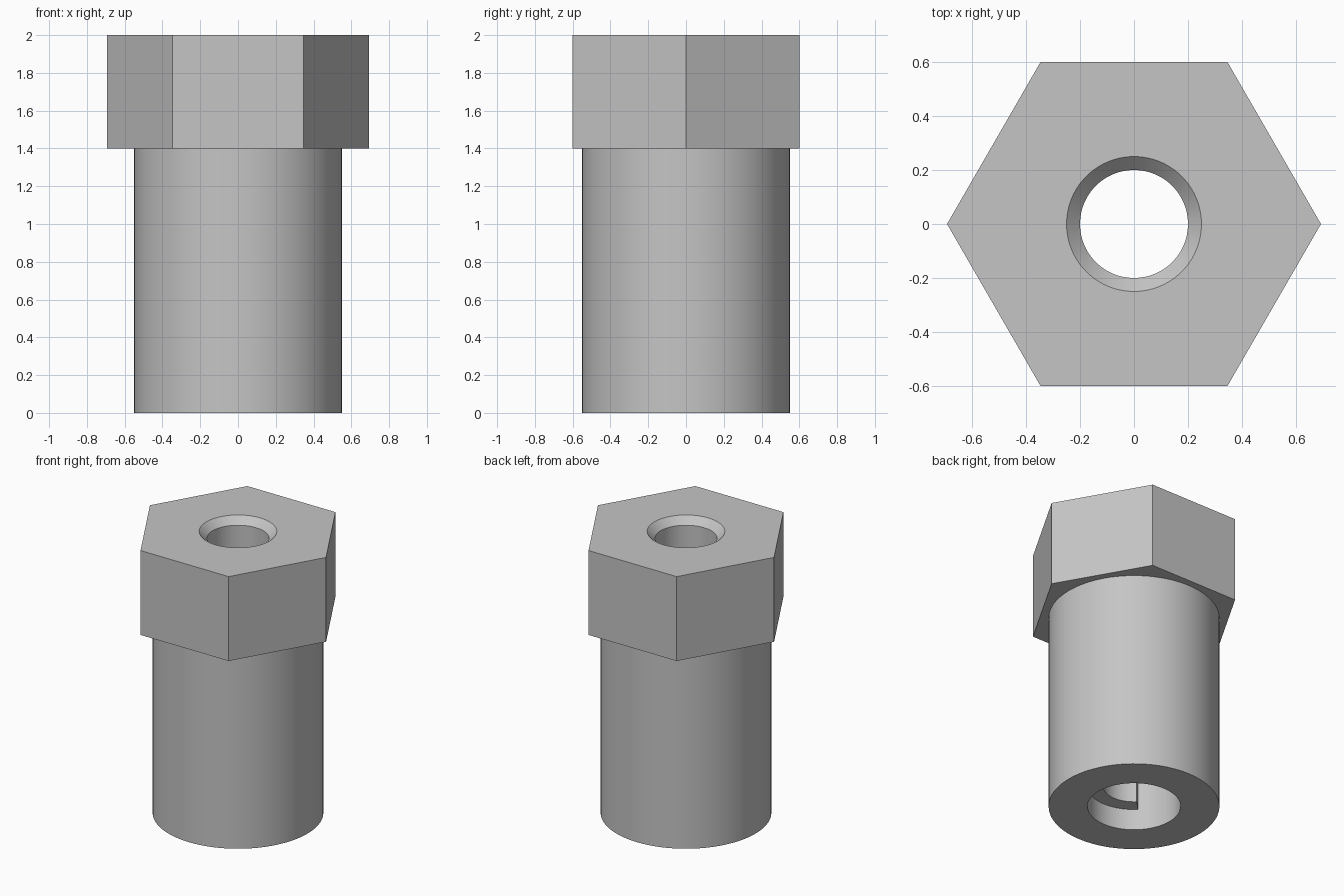
import bpy
import bmesh
from math import cos, sin, pi, radians

if "Cube" in bpy.data.objects:
    bpy.data.objects.remove(bpy.data.objects["Cube"], do_unlink=True)

steel = bpy.data.materials.new("grey steel")
steel.use_nodes = True
GREY = (0.56, 0.56, 0.56, 1)
steel.diffuse_color = GREY
steel.node_tree.nodes["Principled BSDF"].inputs["Base Color"].default_value = GREY


def prism(name, bottom, top, z0, z1):
    """Solid between two outlines with matching point counts."""
    bm = bmesh.new()
    low = [bm.verts.new((x, y, z0)) for x, y in bottom]
    high = [bm.verts.new((x, y, z1)) for x, y in top]
    bm.faces.new(low)
    bm.faces.new(high)
    for i in range(len(low)):
        j = (i + 1) % len(low)
        bm.faces.new((low[i], low[j], high[j], high[i]))
    bmesh.ops.recalc_face_normals(bm, faces=bm.faces)
    mesh = bpy.data.meshes.new(name)
    bm.to_mesh(mesh)
    bm.free()
    mesh.materials.append(steel)
    obj = bpy.data.objects.new(name, mesh)
    bpy.context.collection.objects.link(obj)
    return obj


def circle(r, n=96):
    return [(r * cos(2 * pi * i / n), r * sin(2 * pi * i / n)) for i in range(n)]


def sector(inner, outer, start, end, n=24):
    angles = [radians(start + (end - start) * i / n) for i in range(n + 1)]
    return ([(outer * cos(a), outer * sin(a)) for a in angles]
            + [(inner * cos(a), inner * sin(a)) for a in reversed(angles)])


def combine(target, tool, operation):
    bpy.context.view_layer.objects.active = target
    mod = target.modifiers.new(operation.lower(), "BOOLEAN")
    mod.object = tool
    mod.operation = operation
    mod.solver = "EXACT"
    bpy.ops.object.modifier_apply(modifier=mod.name)
    bpy.data.objects.remove(tool, do_unlink=True)


# Round sleeve joined to the hexagonal head
fitting = prism("hex_head_sleeve", circle(0.55), circle(0.55), 0, 1.5)
hexagon = circle(0.6 / cos(pi / 6), 6)
combine(fitting, prism("hex_head", hexagon, hexagon, 1.4, 2), "UNION")

# Wide socket from below, through bore and chamfered mouth
combine(fitting, prism("socket_cutter", circle(0.3), circle(0.3), -0.1, 1.0), "DIFFERENCE")
combine(fitting, prism("bore_cutter", circle(0.2), circle(0.2), 0.9, 2.1), "DIFFERENCE")
combine(fitting, prism("chamfer_cutter", circle(0.19), circle(0.26), 1.94, 2.01), "DIFFERENCE")

# Two locking lugs inside the socket
for start in (45, 225):
    outline = sector(0.2, 0.34, start, start + 90)
    combine(fitting, prism("lug", outline, outline, 0.15, 0.5), "UNION")

# Smooth round walls, sharp rims
bpy.ops.object.select_all(action="DESELECT")
fitting.select_set(True)
bpy.context.view_layer.objects.active = fitting
bpy.ops.object.shade_smooth_by_angle(angle=radians(30))
